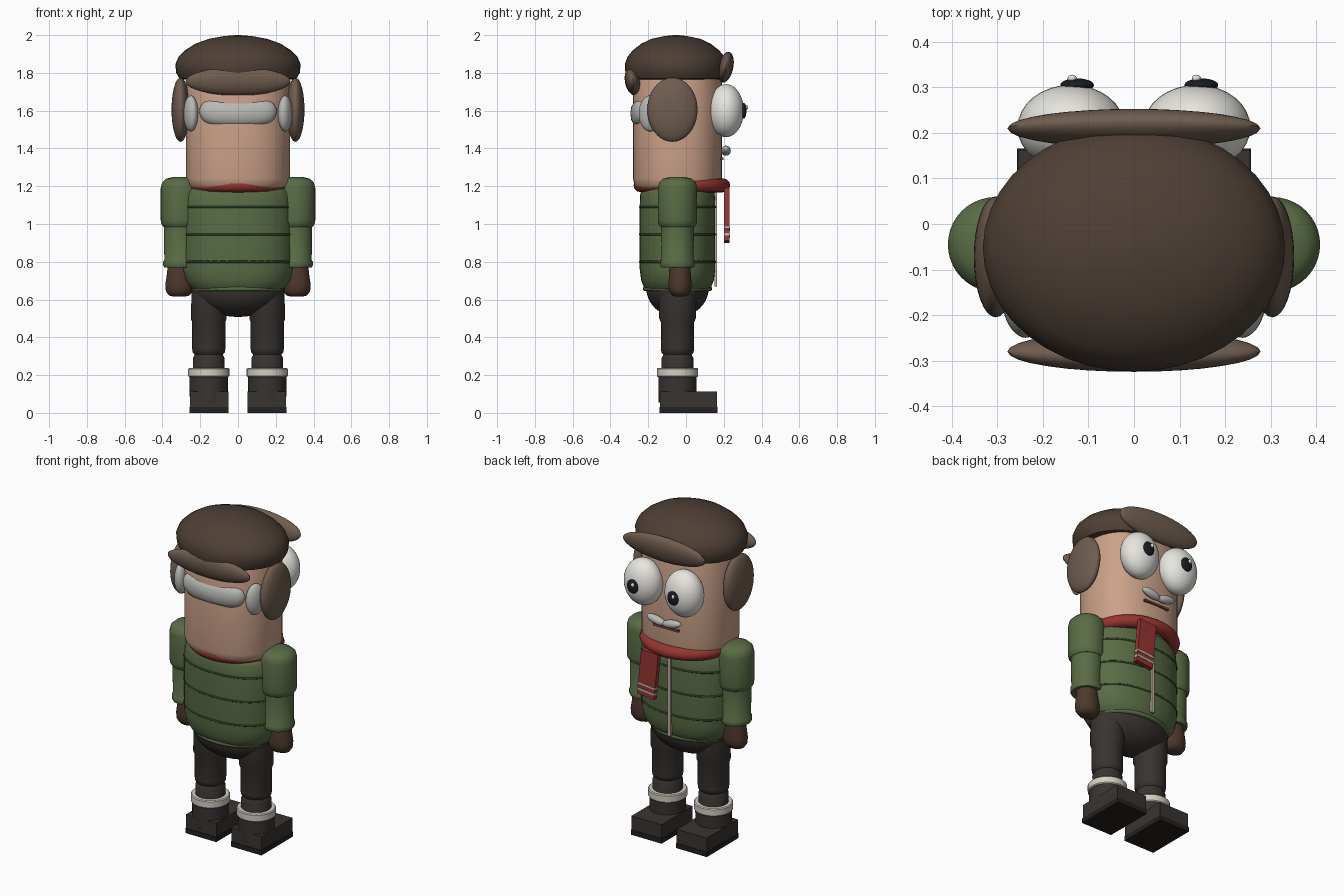
import bpy, bmesh, math
from mathutils import Matrix, Vector, Euler

if "Cube" in bpy.data.objects:
    bpy.data.objects.remove(bpy.data.objects["Cube"])

CY = -0.045  # shared depth centre of head, body and legs
COLOURS = {
    "skin": (0.60, 0.36, 0.25), "hat": (0.075, 0.05, 0.036), "fur": (0.16, 0.11, 0.08),
    "green": (0.10, 0.15, 0.06), "dark_green": (0.03, 0.05, 0.02), "red": (0.30, 0.035, 0.03),
    "trouser": (0.04, 0.034, 0.03), "sole": (0.018, 0.015, 0.013), "cuff": (0.65, 0.62, 0.54),
    "glove": (0.075, 0.04, 0.027), "white": (0.80, 0.79, 0.74), "black": (0.01, 0.012, 0.015),
    "grey": (0.48, 0.48, 0.46), "zip": (0.50, 0.43, 0.35), "mouth": (0.20, 0.06, 0.05),
}
mats = {}
for key, rgb in COLOURS.items():
    mats[key] = bpy.data.materials.new(key)
    mats[key].diffuse_color = (*rgb, 1)


def finish(name, bm, colour, smooth=True):
    bmesh.ops.recalc_face_normals(bm, faces=bm.faces[:])
    me = bpy.data.meshes.new(name)
    bm.to_mesh(me)
    bm.free()
    ob = bpy.data.objects.new(name, me)
    bpy.context.collection.objects.link(ob)
    me.materials.append(mats[colour])
    if smooth:
        bpy.ops.object.select_all(action='DESELECT')
        ob.select_set(True)
        bpy.context.view_layer.objects.active = ob
        bpy.ops.object.shade_smooth_by_angle(angle=math.radians(40))
    return ob


def placed(loc, size, rot):
    return Matrix.LocRotScale(Vector(loc), Euler(rot), Vector(size))


def ellipsoid(name, loc, radii, colour, rot=(0, 0, 0)):
    bm = bmesh.new()
    bmesh.ops.create_uvsphere(bm, u_segments=32, v_segments=20, radius=1, matrix=placed(loc, radii, rot))
    return finish(name, bm, colour)


def box(name, loc, size, colour, rot=(0, 0, 0)):
    bm = bmesh.new()
    bmesh.ops.create_cube(bm, size=1, matrix=placed(loc, size, rot))
    return finish(name, bm, colour, False)


def loft(name, centre, rings, colour, power=2.0, n=40):
    """Stack of (z, rx, ry) superellipse rings, capped at both ends."""
    bm = bmesh.new()
    loops = []
    for z, rx, ry in rings:
        loop = []
        for i in range(n):
            a = 2 * math.pi * i / n
            c, s = math.cos(a), math.sin(a)
            loop.append(bm.verts.new((
                centre[0] + rx * math.copysign(abs(c) ** (2 / power), c),
                centre[1] + ry * math.copysign(abs(s) ** (2 / power), s), z)))
        loops.append(loop)
    for a, b in zip(loops, loops[1:]):
        for i in range(n):
            j = (i + 1) % n
            bm.faces.new((a[i], a[j], b[j], b[i]))
    bm.faces.new(loops[0][::-1])
    bm.faces.new(loops[-1])
    return finish(name, bm, colour)


def tube(name, points, radius, colour, cyclic=False, rz=1.0):
    """Ring swept along a closed path of points, or a round-ended path of spheres."""
    bm = bmesh.new()
    n, m, loops = len(points), 12, []
    for i, p in enumerate(points):
        p = Vector(p)
        t = Vector(points[(i + 1) % n]) - Vector(points[i - 1])
        if not cyclic:
            t = Vector(points[min(i + 1, n - 1)]) - Vector(points[max(i - 1, 0)])
        out = Vector((t.y, -t.x, 0)).normalized()
        r = radius if cyclic else radius * max(0.02, 1 - abs(2 * i / (n - 1) - 1) ** 6) ** 0.5
        loops.append([bm.verts.new(p + out * r * math.cos(k * 2 * math.pi / m)
                      + Vector((0, 0, r * rz * math.sin(k * 2 * math.pi / m)))) for k in range(m)])
    for i in range(n if cyclic else n - 1):
        a, b = loops[i], loops[(i + 1) % n]
        for k in range(m):
            bm.faces.new((a[k], a[(k + 1) % m], b[(k + 1) % m], b[k]))
    if not cyclic:
        bm.faces.new(loops[0])
        bm.faces.new(loops[-1])
    return finish(name, bm, colour)


def ring(name, cy, z, rx, ry, r, colour, rz=1.0, power=2.0):
    pts = []
    for i in range(48):
        a = 2 * math.pi * i / 48
        c, s = math.cos(a), math.sin(a)
        pts.append((rx * math.copysign(abs(c) ** (2 / power), c),
                    cy + ry * math.copysign(abs(s) ** (2 / power), s), z))
    return tube(name, pts, r, colour, True, rz)


# Head and hat
loft("head", (0, CY), [(1.19, 0.25, 0.215), (1.205, 0.267, 0.228), (1.24, 0.274, 0.235),
                       (1.75, 0.274, 0.235), (1.84, 0.25, 0.21)], "skin", 2.3)
loft("hat_crown", (0, -0.053), [(1.765, 0.28, 0.24), (1.77, 0.31, 0.258), (1.80, 0.327, 0.268),
     (1.845, 0.332, 0.271), (1.885, 0.315, 0.257), (1.92, 0.28, 0.228), (1.955, 0.225, 0.183),
     (1.98, 0.155, 0.13), (1.995, 0.075, 0.06), (2.0, 0.01, 0.01)], "hat")
ellipsoid("hat_front_flap", (0, -0.28, 1.755), (0.278, 0.043, 0.076), "fur", (0.2, 0, 0))
ellipsoid("hat_rear_flap", (0, 0.21, 1.83), (0.278, 0.04, 0.083), "fur", (-0.22, 0, 0))

# Hair band on the back of the head
tube("hair_band", [(0.205 * k / 12, -0.255 + 0.03 * (k / 12) ** 2, 1.585 + 0.012 * (k / 12) ** 2)
                   for k in range(-12, 13)], 0.04, "grey", rz=1.75)

for sx, side in ((1, "right"), (-1, "left")):
    # Ear flaps, side hair
    ellipsoid(side + "_ear_flap", (sx * 0.304, -0.072, 1.605), (0.048, 0.133, 0.17), "fur")
    ellipsoid(side + "_hair_tuft", (sx * 0.25, -0.19, 1.585), (0.036, 0.062, 0.095), "grey", (0, 0, -sx * 0.3))
    # Eyes
    ellipsoid(side + "_eye", (sx * 0.138, 0.212, 1.6), (0.118, 0.094, 0.14), "white")
    px = 0.148 if sx > 0 else -0.125
    ellipsoid(side + "_pupil", (px, 0.305, 1.6), (0.037, 0.015, 0.042), "black")
    ellipsoid(side + "_eye_glint", (px - 0.011, 0.32, 1.617), (0.01, 0.008, 0.012), "white")
    # Moustache
    ellipsoid(side + "_moustache", (sx * 0.052, 0.212, 1.388), (0.064, 0.025, 0.024), "grey", (0, -sx * 0.2, 0))

    # Arms
    ax = sx * 0.305
    loft(side + "_upper_sleeve", (ax, CY), [(0.985, 0.09, 0.09), (1.0, 0.101, 0.101), (1.02, 0.104, 0.104),
         (1.19, 0.104, 0.104), (1.22, 0.097, 0.097), (1.24, 0.075, 0.075), (1.25, 0.035, 0.035)], "green")
    loft(side + "_lower_sleeve", (ax, CY), [(0.77, 0.086, 0.086), (0.78, 0.091, 0.091), (0.80, 0.091, 0.091),
         (0.81, 0.085, 0.085), (1.0, 0.088, 0.088)], "green")
    loft(side + "_hand", (sx * 0.311, -0.032), [(0.615, 0.03, 0.022), (0.622, 0.055, 0.042), (0.645, 0.071, 0.058),
         (0.68, 0.074, 0.062), (0.73, 0.066, 0.058), (0.79, 0.06, 0.055)], "glove")

    # Legs
    lx = sx * 0.155
    loft(side + "_thigh", (lx, CY), [(0.305, 0.07, 0.07), (0.32, 0.085, 0.085), (0.34, 0.088, 0.088),
         (0.48, 0.088, 0.088), (0.50, 0.095, 0.097), (0.66, 0.09, 0.1)], "trouser")
    loft(side + "_shin", (lx, CY), [(0.15, 0.083, 0.083), (0.29, 0.084, 0.084), (0.31, 0.074, 0.074)], "trouser")

    # Boots
    loft(side + "_boot_cuff", (lx, CY), [(0.19, 0.104, 0.104), (0.195, 0.109, 0.109), (0.232, 0.109, 0.109),
         (0.237, 0.104, 0.104)], "cuff")
    loft(side + "_boot_shaft", (lx, CY), [(0.055, 0.1, 0.1), (0.2, 0.102, 0.102)], "trouser")
    box(side + "_boot_foot", (sx * 0.153, 0.013, 0.07), (0.204, 0.3, 0.088), "trouser")
    box(side + "_boot_sole", (sx * 0.153, 0.013, 0.015), (0.208, 0.306, 0.03), "sole")

# Mouth
box("mouth", (0, 0.19, 1.345), (0.17, 0.018, 0.012), "mouth")

# Jacket, quilting seams and zip
loft("jacket", (0, CY), [(0.65, 0.235, 0.165), (0.665, 0.25, 0.178), (0.70, 0.278, 0.192), (0.76, 0.292, 0.2),
     (1.10, 0.292, 0.2), (1.16, 0.285, 0.197), (1.19, 0.265, 0.185), (1.205, 0.22, 0.16)], "green", 2.25)
for z in (0.80, 0.945, 1.09):
    ring("jacket_seam", CY, z, 0.29, 0.198, 0.006, "dark_green", power=2.25)
ring("jacket_hem", CY, 0.657, 0.233, 0.17, 0.013, "green")
box("zip", (0, 0.158, 0.92), (0.02, 0.014, 0.5), "zip")

# Scarf with a striped tail
ring("scarf_ring", -0.022, 1.205, 0.238, 0.217, 0.039, "red", rz=0.95)
tilt = (0, -0.1, 0)
box("scarf_tail", (0.1, 0.215, 1.045), (0.115, 0.028, 0.28), "red", tilt)
for d in (0.07, 0.105):
    box("scarf_stripe", (0.1 + 0.1 * d, 0.217, 1.045 - d), (0.117, 0.03, 0.012), "grey", tilt)

# Hips
ellipsoid("hips", (0, CY, 0.66), (0.25, 0.165, 0.152), "trouser")

for m in bpy.data.materials:
    if m.users and not m.is_grease_pencil:
        m.use_nodes = True
        m.node_tree.nodes["Principled BSDF"].inputs["Base Color"].default_value = m.diffuse_color
